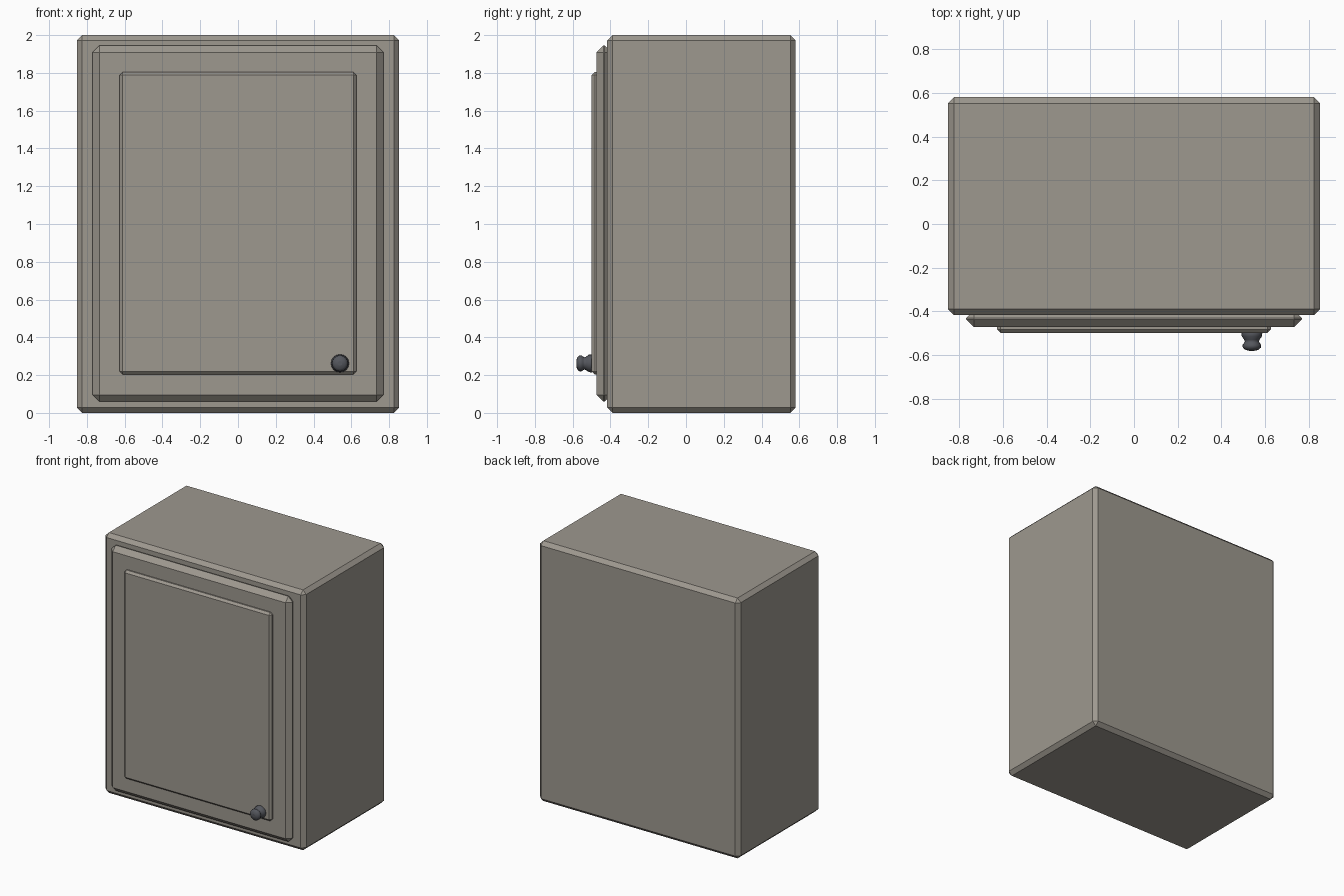
import bpy, bmesh, math

if "Cube" in bpy.data.objects:
    bpy.data.objects.remove(bpy.data.objects["Cube"])


def material(name, rgb):
    m = bpy.data.materials.new(name)
    m.diffuse_color = (*rgb, 1)
    m.use_nodes = True
    m.node_tree.nodes["Principled BSDF"].inputs["Base Color"].default_value = m.diffuse_color
    return m


def finish(bm, name, mat):
    bmesh.ops.recalc_face_normals(bm, faces=bm.faces)
    me = bpy.data.meshes.new(name)
    bm.to_mesh(me)
    bm.free()
    ob = bpy.data.objects.new(name, me)
    bpy.context.collection.objects.link(ob)
    me.materials.append(mat)
    return ob


def chamfered_box(name, lo, hi, chamfer, mat):
    bm = bmesh.new()
    bmesh.ops.create_cube(bm, size=1)
    for v in bm.verts:
        v.co = [lo[i] + (v.co[i] + 0.5) * (hi[i] - lo[i]) for i in range(3)]
    bmesh.ops.bevel(bm, geom=bm.edges[:], offset=chamfer, segments=1,
                    affect='EDGES', clamp_overlap=True)
    return finish(bm, name, mat)


def turned(name, profile, x, z, mat, sides=16):
    # profile: (radius, y) pairs turned around an axis along y
    bm = bmesh.new()
    rings = []
    for r, y in profile:
        rings.append([bm.verts.new((x + r * math.cos(a), y, z + r * math.sin(a)))
                      for a in (2 * math.pi * i / sides for i in range(sides))])
    for a, b in zip(rings, rings[1:]):
        for i in range(sides):
            j = (i + 1) % sides
            bm.faces.new((a[i], a[j], b[j], b[i]))
    bm.faces.new(rings[0])
    bm.faces.new(rings[-1])
    for f in bm.faces:
        f.smooth = len(f.verts) == 4
    return finish(bm, name, mat)


wood = material("painted_wood", (0.34, 0.315, 0.275))
metal = material("dark_metal", (0.09, 0.095, 0.11))

# Carcass, door slab and raised panel
chamfered_box("cabinet_body", (-0.853, -0.417, 0), (0.853, 0.581, 2), 0.028, wood)
chamfered_box("door", (-0.77, -0.473, 0.06), (0.77, -0.395, 1.945), 0.036, wood)
chamfered_box("door_panel", (-0.627, -0.499, 0.203), (0.627, -0.455, 1.805), 0.016, wood)

# Knob: base flange, neck and rounded head
turned("door_knob", [(0.043, -0.49), (0.048, -0.50), (0.046, -0.515), (0.035, -0.53),
                     (0.032, -0.538), (0.036, -0.545), (0.043, -0.555), (0.041, -0.567),
                     (0.029, -0.577), (0.012, -0.581)], 0.54, 0.262, metal)
